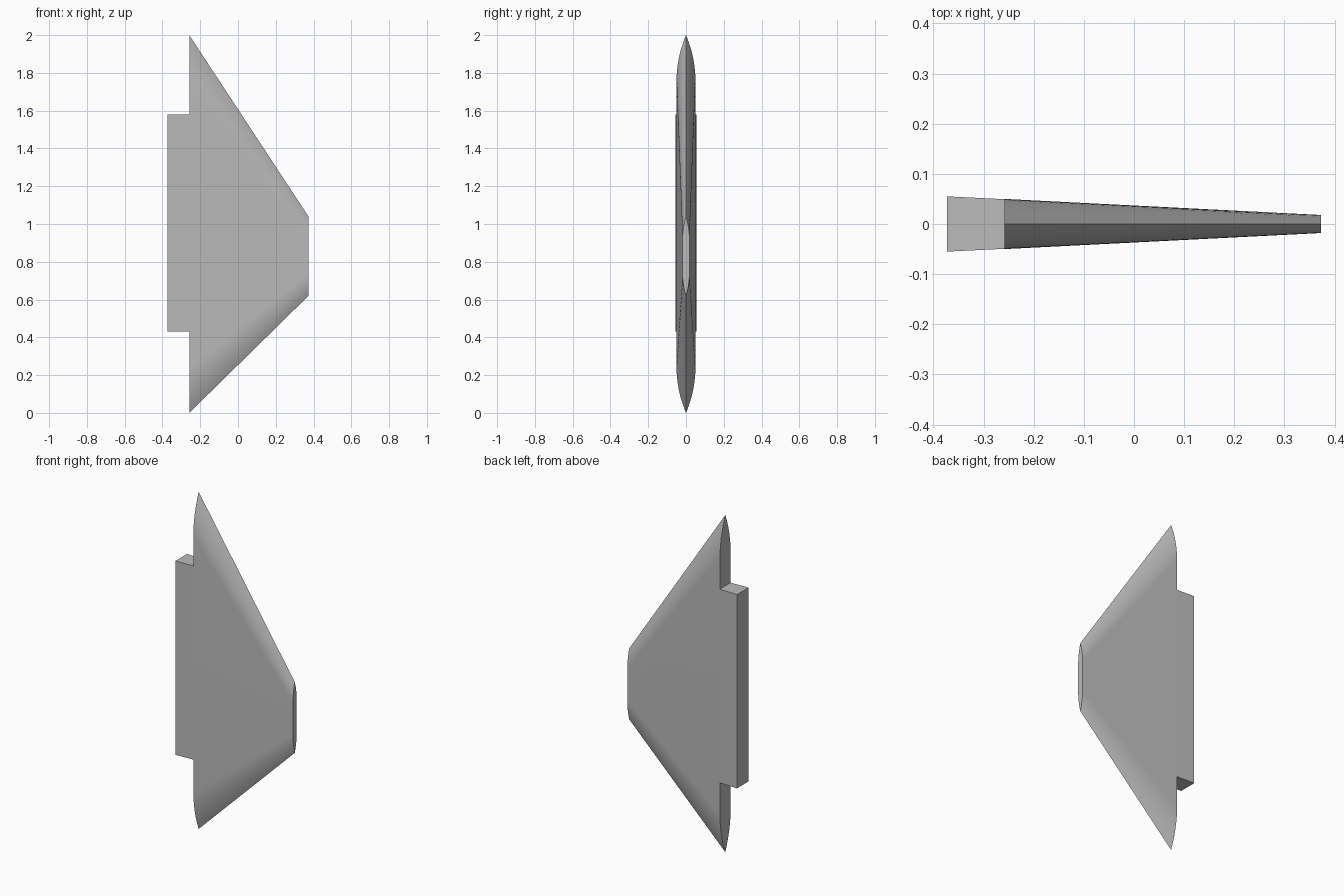
import bpy, bmesh, math

if "Cube" in bpy.data.objects:
    bpy.data.objects.remove(bpy.data.objects["Cube"])

grey = bpy.data.materials.new("plain grey")
grey.use_nodes = True
colour = (0.5, 0.5, 0.5, 1)
grey.diffuse_color = colour
grey.node_tree.nodes["Principled BSDF"].inputs["Base Color"].default_value = colour

STEPS = 12


def fin_section(x, low, high, half, edge):
    """Flat-sided section with a pointed, rounded taper at both ends."""
    side = []
    for i in range(STEPS + 1):
        s = 1 - i / STEPS
        side.append((low + edge * (1 - s), half * (1 - s * s)))
    for i in range(STEPS + 1):
        s = i / STEPS
        side.append((high - edge * (1 - s), half * (1 - s * s)))
    loop = [(x, -y, z) for z, y in side]
    return loop + [(x, y, z) for z, y in side[-2:0:-1]]


def tab_section(x, half):
    return [(x, -half, 0.43), (x, -half, 1.58), (x, half, 1.58), (x, half, 0.43)]


def loft(name, first, last):
    """Join two matching sections and cap both ends."""
    bm = bmesh.new()
    a, b = [[bm.verts.new(p) for p in loop] for loop in (first, last)]
    n = len(a)
    for i in range(n):
        j = (i + 1) % n
        bm.faces.new((a[i], a[j], b[j], b[i]))
    bm.faces.new(a)
    bm.faces.new(b)
    bmesh.ops.recalc_face_normals(bm, faces=bm.faces)
    mesh = bpy.data.meshes.new(name)
    bm.to_mesh(mesh)
    bm.free()
    mesh.materials.append(grey)
    obj = bpy.data.objects.new(name, mesh)
    bpy.context.collection.objects.link(obj)
    bpy.ops.object.select_all(action="DESELECT")
    obj.select_set(True)
    bpy.context.view_layer.objects.active = obj
    bpy.ops.object.shade_smooth_by_angle(angle=math.radians(25))
    return obj


# Swept blade, thinning towards the outer end
loft("fin_blade",
     fin_section(-0.258, 0, 2, 0.05, 0.24),
     fin_section(0.373, 0.62, 1.04, 0.018, 0.12))

# Mounting tab at the root
loft("mounting_tab", tab_section(-0.373, 0.055), tab_section(-0.258, 0.0495))
